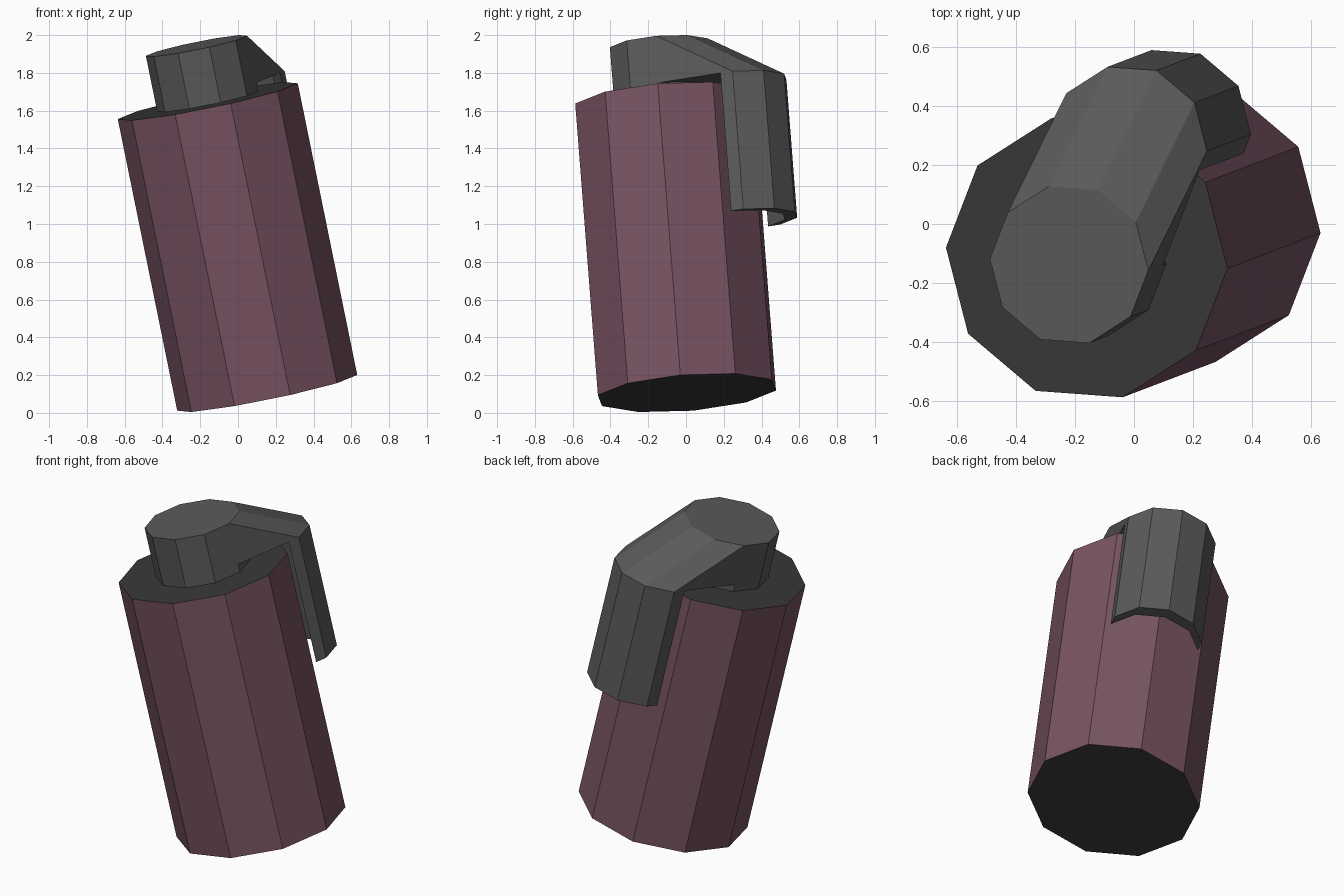
import bpy, bmesh, math
from mathutils import Vector, Matrix

if "Cube" in bpy.data.objects:
    bpy.data.objects.remove(bpy.data.objects["Cube"])

SIDES = 10
# Tilted frame: origin at the centre of the body's top, local z along the body
axis = Vector((-0.315, -0.12, 1.545)).normalized()
e1 = Vector((0.475, -0.035, 0.094))
e1 = (e1 - axis * e1.dot(axis)).normalized()
e2 = axis.cross(e1)
FRAME = Matrix.Translation((-0.16, -0.115, 1.65)) @ Matrix((e1, e2, axis)).transposed().to_4x4()


def material(name, rgb):
    m = bpy.data.materials.new(name)
    m.diffuse_color = (*rgb, 1)
    m.use_nodes = True
    m.node_tree.nodes["Principled BSDF"].inputs["Base Color"].default_value = m.diffuse_color
    return m


MAROON = material("maroon", (0.185, 0.086, 0.122))
GREY = material("grey", (0.102, 0.102, 0.102))
DARK = material("dark grey", (0.040, 0.040, 0.040))


def finish(name, bm, mats):
    bmesh.ops.recalc_face_normals(bm, faces=bm.faces)
    me = bpy.data.meshes.new(name)
    bm.to_mesh(me)
    bm.free()
    for m in mats:
        me.materials.append(m)
    ob = bpy.data.objects.new(name, me)
    ob.matrix_world = FRAME
    bpy.context.collection.objects.link(ob)


def ring_point(k, r, z):
    a = 2 * math.pi * k / SIDES
    return Vector((r * math.cos(a), r * math.sin(a), z))


def prism(name, r, z0, z1, mats):
    bm = bmesh.new()
    lo, hi = [[bm.verts.new(ring_point(k, r, z)) for k in range(SIDES)] for z in (z0, z1)]
    for k in range(SIDES):
        j = (k + 1) % SIDES
        bm.faces.new((lo[k], lo[j], hi[j], hi[k]))
    for end in (lo, hi):
        bm.faces.new(end).material_index = len(mats) - 1
    finish(name, bm, mats)


# Body with dark ends, and the small cap on top
R_BODY, R_CAP, CAP_TOP = 0.487, 0.274, 0.30
prism("body", R_BODY, -1.58, 0, [MAROON, DARK])
prism("cap", R_CAP, 0, CAP_TOP, [GREY])

# Lever: half of the cap's outline swept outwards, then down beside the body
REACH, THICK, SHOULDER, TIP = 0.417, 0.07, 0.047, -0.70
profile = [(0, CAP_TOP), (REACH, SHOULDER), (REACH, TIP),
           (REACH - THICK, TIP), (REACH - THICK, SHOULDER), (0, SHOULDER)]
out = ring_point(2, 1, 0)
bm = bmesh.new()
rows = [[bm.verts.new(ring_point(k, R_CAP, z) + out * d) for d, z in profile] for k in range(5)]
for a, b in zip(rows, rows[1:]):
    for i in range(6):
        j = (i + 1) % 6
        bm.faces.new((a[i], a[j], b[j], b[i]))
bm.faces.new(rows[0])
bm.faces.new(rows[-1])
finish("lever", bm, [GREY])
